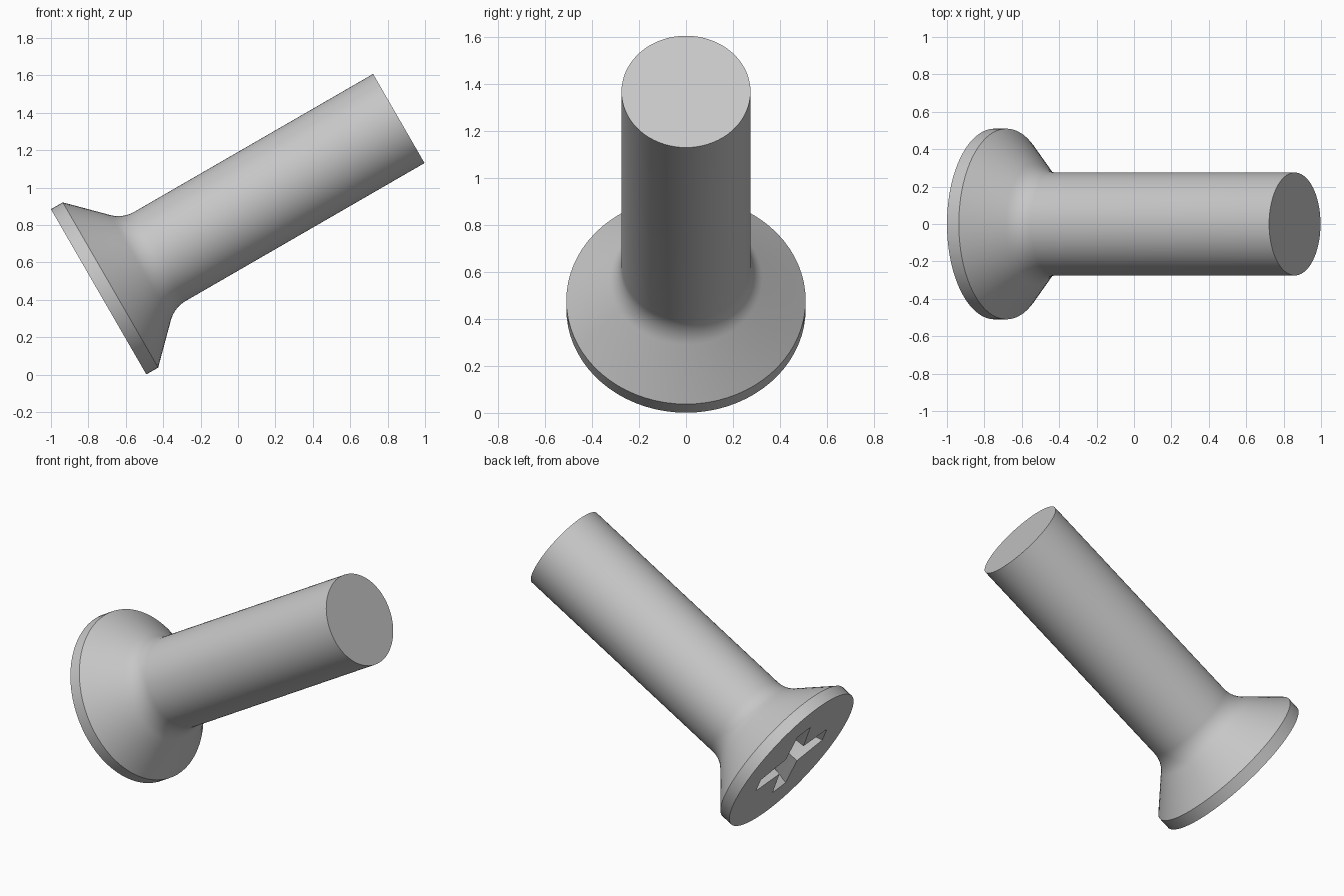
import bpy, bmesh, math
from mathutils import Matrix, Vector

if "Cube" in bpy.data.objects:
    bpy.data.objects.remove(bpy.data.objects["Cube"])

HEAD_R, SHANK_R, RIM, LENGTH = 0.51, 0.275, 0.073, 1.853
SEGMENTS = 72

# Plain grey metal
steel = bpy.data.materials.new("grey steel")
steel.use_nodes = True
colour = (0.57, 0.57, 0.57, 1)
steel.diffuse_color = colour
steel.node_tree.nodes["Principled BSDF"].inputs["Base Color"].default_value = colour


def add_object(name, bm):
    bmesh.ops.recalc_face_normals(bm, faces=bm.faces)
    mesh = bpy.data.meshes.new(name)
    bm.to_mesh(mesh)
    bm.free()
    mesh.materials.append(steel)
    obj = bpy.data.objects.new(name, mesh)
    bpy.context.collection.objects.link(obj)
    return obj


def loft(bm, rings):
    # Join equal-sized loops of points into a capped solid
    loops = [[bm.verts.new(p) for p in ring] for ring in rings]
    for a, b in zip(loops, loops[1:]):
        for i in range(len(a)):
            j = (i + 1) % len(a)
            bm.faces.new((a[i], a[j], b[j], b[i]))
    bm.faces.new(loops[0])
    bm.faces.new(loops[-1])


def circle(r, z):
    turns = [2 * math.pi * i / SEGMENTS for i in range(SEGMENTS)]
    return [(r * math.cos(t), r * math.sin(t), z) for t in turns]


# Side profile: rim, conical head, fillet, shank
fillet = 0.17
meet = RIM + HEAD_R - SHANK_R
end = meet + fillet * math.tan(math.pi / 8)
profile = [(HEAD_R, 0), (HEAD_R, RIM)]
for i in range(9):
    t = math.radians(45) * (1 - i / 8)
    profile.append((SHANK_R + fillet * (1 - math.cos(t)), end - fillet * math.sin(t)))
profile.append((SHANK_R, LENGTH))

bm = bmesh.new()
loft(bm, [circle(r, z) for r, z in profile])
screw = add_object("countersunk_screw", bm)


# Tapered cross-shaped recess
def cross(reach, half_width, notch, z):
    points = []
    for k in range(4):
        turn = Matrix.Rotation(k * math.pi / 2, 3, "Z")
        for x, y in ((reach, -half_width), (reach, half_width), (notch, notch)):
            points.append(turn @ Vector((x, y, z)))
    return points


bm = bmesh.new()
loft(bm, [cross(0.298, 0.058, 0.078, -0.02),
          cross(0.19, 0.045, 0.06, 0.24),
          cross(0.05, 0.02, 0.03, 0.3)])
bm.transform(Matrix.Rotation(math.radians(-15), 4, "Z"))
cutter = add_object("recess_cutter", bm)
cutter.hide_render = True

cut = screw.modifiers.new("recess", "BOOLEAN")
cut.operation = "DIFFERENCE"
cut.solver = "EXACT"
cut.object = cutter
bpy.context.view_layer.objects.active = screw
screw.select_set(True)
cutter.select_set(False)
bpy.ops.object.modifier_apply(modifier=cut.name)
bpy.data.objects.remove(cutter)

# Tilt the screw: local x -> world y, local y -> up the head face, local z -> shank
tilt = math.radians(30)
c, s = math.cos(tilt), math.sin(tilt)
screw.data.transform(Matrix(((0, -s, c, -0.745),
                             (1, 0, 0, 0),
                             (0, c, s, 0.4425),
                             (0, 0, 0, 1))))
bpy.ops.object.shade_smooth_by_angle(angle=math.radians(30))
